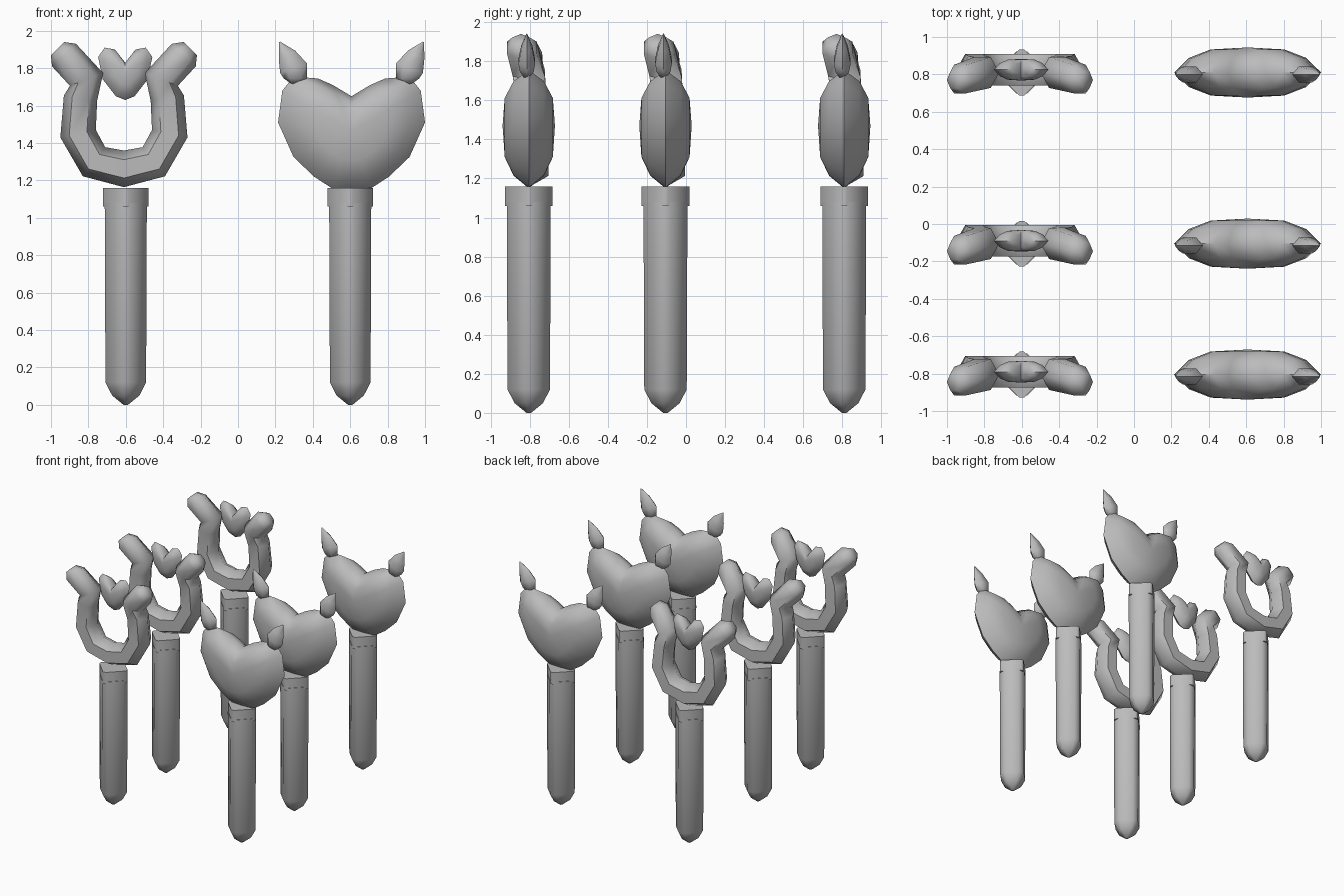
import bpy, bmesh, math
from mathutils import Vector

cube = bpy.data.objects.get("Cube")
if cube:
    bpy.data.objects.remove(cube, do_unlink=True)

grey = bpy.data.materials.new("plain_grey")
grey.use_nodes = True
grey.diffuse_color = (0.5, 0.5, 0.5, 1)
grey.node_tree.nodes["Principled BSDF"].inputs["Base Color"].default_value = (0.5, 0.5, 0.5, 1)


def finish(name, bm, loc, angle=60):
    bmesh.ops.recalc_face_normals(bm, faces=bm.faces)
    mesh = bpy.data.meshes.new(name)
    bm.to_mesh(mesh)
    bm.free()
    mesh.materials.append(grey)
    obj = bpy.data.objects.new(name, mesh)
    obj.location = loc
    bpy.context.collection.objects.link(obj)
    bpy.ops.object.select_all(action='DESELECT')
    obj.select_set(True)
    bpy.context.view_layer.objects.active = obj
    bpy.ops.object.shade_smooth_by_angle(angle=math.radians(angle))
    return obj


def bridge(bm, a, b):
    n = len(a)
    for i in range(n):
        j = (i + 1) % n
        bm.faces.new((a[i], a[j], b[j], b[i]))


def tube(name, path, angles, loc, flat=1.0, crease=60):
    """Sweep a ring along path points (x, y, z, radius)."""
    bm = bmesh.new()
    pts = [Vector(p[:3]) for p in path]
    rings = []
    for i, p in enumerate(pts):
        t = pts[min(i + 1, len(pts) - 1)] - pts[max(i - 1, 0)]
        side = Vector((t.z, 0, -t.x)).normalized()
        depth = Vector((0, flat, 0))
        r = path[i][3]
        rings.append([bm.verts.new(p + r * (side * math.cos(a) + depth * math.sin(a)))
                      for a in map(math.radians, angles)])
    for a, b in zip(rings, rings[1:]):
        bridge(bm, a, b)
    bm.faces.new(rings[0])
    bm.faces.new(rings[-1])
    return finish(name, bm, loc, crease)


def heart(name, half, centre_z, depth, loc):
    """Puffed heart from the right half of its outline, notch to point."""
    outline = half + [(-x, z) for x, z in reversed(half[1:-1])]
    bm = bmesh.new()

    def ring(scale, y):
        return [bm.verts.new((x * scale, y, centre_z + (z - centre_z) * scale))
                for x, z in outline]

    rim = ring(1, 0)
    for s in (-1, 1):
        last = rim
        for scale, d in ((0.8, 0.58), (0.5, 0.92)):
            nxt = ring(scale, s * d * depth)
            bridge(bm, last, nxt)
            last = nxt
        tip = bm.verts.new((0, s * depth, centre_z))
        for i, v in enumerate(last):
            bm.faces.new((v, last[(i + 1) % len(last)], tip))
    return finish(name, bm, loc)


def diamond(chamfer):
    return [a + s * chamfer for a in (0, 90, 180, 270) for s in (-1, 1)]


HEX = range(0, 360, 60)
STICK = [(0, 0, 0, 0.012), (0, 0, 0.05, 0.075), (0, 0, 0.12, 0.112), (0, 0, 1.08, 0.116)]
COLLAR = [(0, 0, 1.06, 0.123), (0, 0, 1.16, 0.123)]
BIG_HEART = [(0, 1.65), (0.1, 1.71), (0.18, 1.745), (0.31, 1.755), (0.37, 1.68), (0.393, 1.51),
             (0.31, 1.325), (0.2, 1.22), (0.1, 1.155), (0, 1.15)]
SMALL_HEART = [(0, 1.83), (0.055, 1.9), (0.11, 1.91), (0.145, 1.86), (0.12, 1.74), (0.05, 1.65), (0, 1.63)]
LEAF = [(0.31, 0, 1.715, 0.02), (0.3, 0, 1.745, 0.062), (0.31, 0, 1.8, 0.076),
        (0.345, 0, 1.87, 0.05), (0.385, 0, 1.94, 0.004)]
# One arm of the horseshoe, from the bottom centre to the flared tip
ARM = [(0.16, 0.015, 1.3, 0.098), (0.245, 0.015, 1.45, 0.097), (0.232, 0.01, 1.64, 0.09),
       (0.2, 0, 1.74, 0.095), (0.32, -0.035, 1.87, 0.088), (0.355, -0.04, 1.905, 0.05)]


def mirror(path):
    return [(-p[0],) + p[1:] for p in path]


HORSESHOE = mirror(ARM)[::-1] + [(0, 0.015, 1.262, 0.098)] + ARM

for row, y in (("front", -0.805), ("middle", -0.105), ("back", 0.81)):
    for side, x in (("right", -0.6), ("left", 0.6)):
        # Handle and collar shared by both kinds of wand
        tag = f"{row}_{side}"
        tube(tag + "_stick", STICK, diamond(14), (x, y, 0))
        tube(tag + "_collar", COLLAR, diamond(6), (x, y, 0))

    # Open horseshoe with a floating heart
    loc = (-0.61, y, 0)
    tube(row + "_horseshoe", HORSESHOE, HEX, loc)
    heart(row + "_small_heart", SMALL_HEART, 1.78, 0.058, (-0.603, y + 0.015, 0))

    # Large heart with two leaf-shaped ears
    loc = (0.607, y, 0)
    heart(row + "_big_heart", BIG_HEART, 1.47, 0.134, loc)
    for name, path in (("left", LEAF), ("right", mirror(LEAF))):
        tube(f"{row}_{name}_ear", path, HEX, (0.607, y - 0.01, 0), 0.65)
